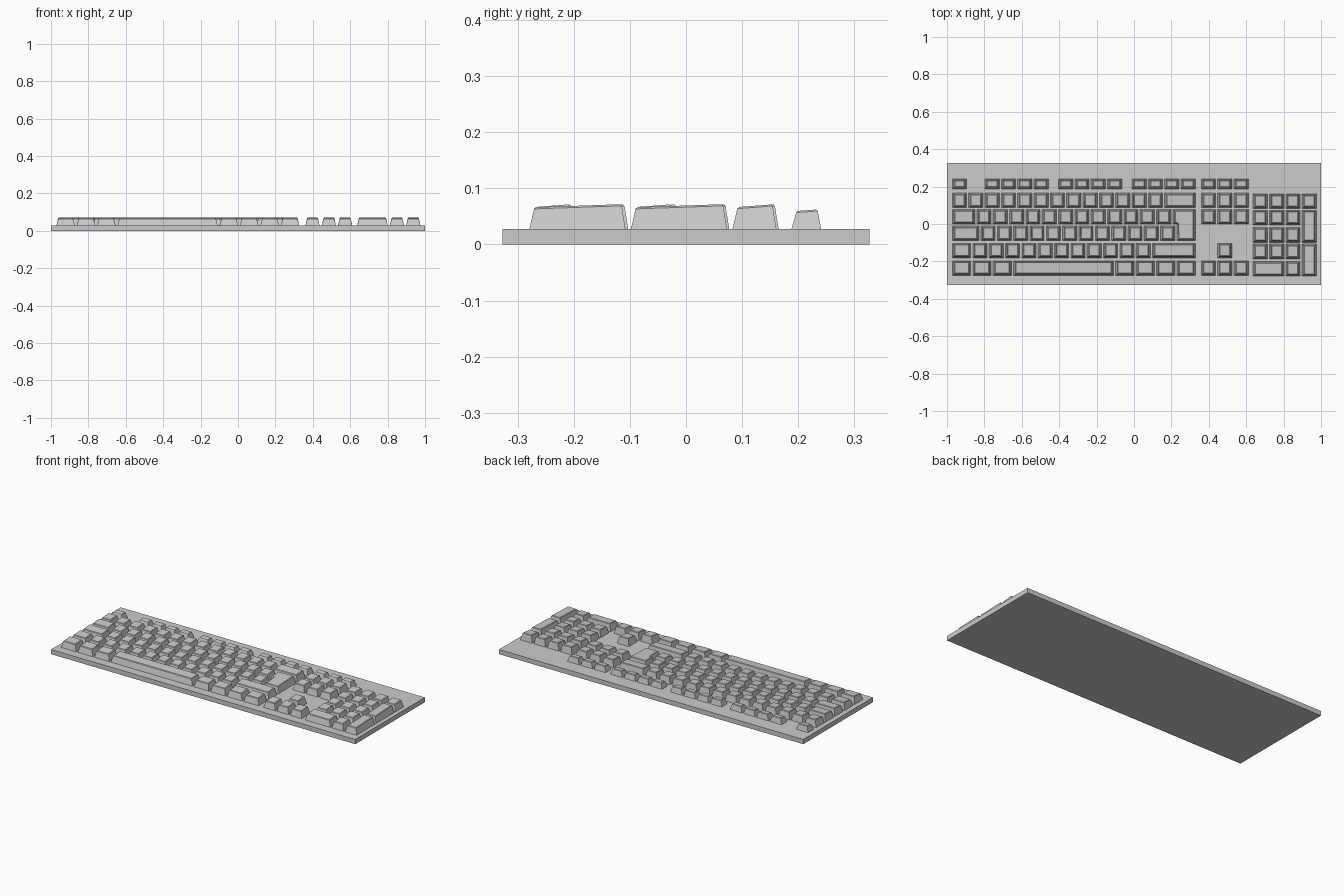
import bpy
import bmesh
from mathutils import Vector

cube = bpy.data.objects.get("Cube")
if cube:
    bpy.data.objects.remove(cube, do_unlink=True)

grey = bpy.data.materials.new("light_grey_plastic")
grey.use_nodes = True
grey.diffuse_color = (0.6, 0.6, 0.6, 1)
grey.node_tree.nodes["Principled BSDF"].inputs["Base Color"].default_value = (0.6, 0.6, 0.6, 1)

UNIT, GAP = 0.0873, 0.011        # key pitch and the space between keys
LEFT = -0.971                    # left edge of the first key
DEPTH = 0.078
PLATE_TOP = 0.028
MAIN_ROWS = [0.126, 0.038, -0.050, -0.142, -0.236]
PAD_ROWS = [0.122, 0.034, -0.059, -0.147, -0.240]
FUNCTION_ROW, FUNCTION_DEPTH = 0.2145, 0.053


def finish(name, bm):
    mesh = bpy.data.meshes.new(name)
    bm.to_mesh(mesh)
    bm.free()
    mesh.materials.append(grey)
    obj = bpy.data.objects.new(name, mesh)
    bpy.context.collection.objects.link(obj)
    return obj


def inset(outline):
    """Move each edge of a counter-clockwise right-angled outline inward."""
    result = []
    for i, here in enumerate(outline):
        before, after = outline[i - 1], outline[(i + 1) % len(outline)]
        x, y = here
        for a, b in ((before, here), (here, after)):
            if abs(a[1] - b[1]) < 1e-6:
                y += 0.009 if b[0] > a[0] else -0.007
            else:
                x += -0.010 if b[1] > a[1] else 0.010
        result.append((x, y))
    return result


def keycap(name, outline, front_z=0.066, back_z=0.072):
    """Tapered cap with a top that rises to the back and a softened rim."""
    bm = bmesh.new()
    ys = [p[1] for p in outline]
    low, span = min(ys), max(ys) - min(ys)
    bottom = [bm.verts.new((x, y, PLATE_TOP)) for x, y in outline]
    top = [bm.verts.new((x, y, front_z + (back_z - front_z) * (y - low) / span))
           for x, y in inset(outline)]
    count = len(outline)
    for i in range(count):
        j = (i + 1) % count
        bm.faces.new((bottom[i], bottom[j], top[j], top[i]))
    bm.faces.new(list(reversed(bottom)))
    lid = bm.faces.new(top)
    bmesh.ops.bevel(bm, geom=list(lid.edges), offset=0.003, segments=1, affect='EDGES')
    return finish(name, bm)


def span_x(start, width=1):
    x = LEFT + start * UNIT
    return x, x + width * UNIT - GAP


def key(name, start, width, front_y, back_y, **heights):
    x0, x1 = span_x(start, width)
    keycap(name, [(x0, front_y), (x1, front_y), (x1, back_y), (x0, back_y)], **heights)


def row_keys(name, start, widths, centre, depth=DEPTH, **heights):
    for width in widths:
        key(name, start, width, centre - depth / 2, centre + depth / 2, **heights)
        start += width


# Base plate
bm = bmesh.new()
bmesh.ops.create_cube(bm, size=1)
for v in bm.verts:
    v.co = Vector((v.co.x * 2, v.co.y * 0.654, (v.co.z + 0.5) * PLATE_TOP))
finish("base_plate", bm)

# Function row: escape, three groups of four, and three more above the navigation keys
for start, count in ((0, 1), (2, 4), (6.5, 4), (11, 4), (15.25, 3)):
    row_keys("function_key", start, [1] * count, FUNCTION_ROW, FUNCTION_DEPTH,
             front_z=0.059, back_z=0.063)

# Main block
main_widths = [
    [1] * 13 + [2],
    [1.5] + [1] * 12,
    [1.75] + [1] * 12,
    [1.25] + [1] * 11 + [2.75],
    [1.25] * 3 + [6.25] + [1.25] * 4,
]
for widths, centre in zip(main_widths, MAIN_ROWS):
    row_keys("main_key", 0, widths, centre)

# Stepped enter key spanning two rows
x_top, x_right = span_x(13.5, 1.5)
x_low = span_x(13.75)[0]
y_front = MAIN_ROWS[2] - DEPTH / 2
y_step = MAIN_ROWS[1] - DEPTH / 2
y_back = MAIN_ROWS[1] + DEPTH / 2
keycap("enter_key", [(x_low, y_front), (x_right, y_front), (x_right, y_back),
                     (x_top, y_back), (x_top, y_step), (x_low, y_step)])

# Navigation keys and arrows
for start, count, row in ((15.25, 3, 0), (15.25, 3, 1), (16.25, 1, 3), (15.25, 3, 4)):
    row_keys("navigation_key", start, [1] * count, MAIN_ROWS[row])

# Number pad, with two tall keys on its right column
PAD = 18.42
for widths, centre in zip([[1] * 4, [1] * 3, [1] * 3, [1] * 3, [2, 1]], PAD_ROWS):
    row_keys("number_pad_key", PAD, widths, centre)
for upper, lower in ((1, 2), (3, 4)):
    key("tall_number_pad_key", PAD + 3, 1,
        PAD_ROWS[lower] - DEPTH / 2, PAD_ROWS[upper] + DEPTH / 2)
